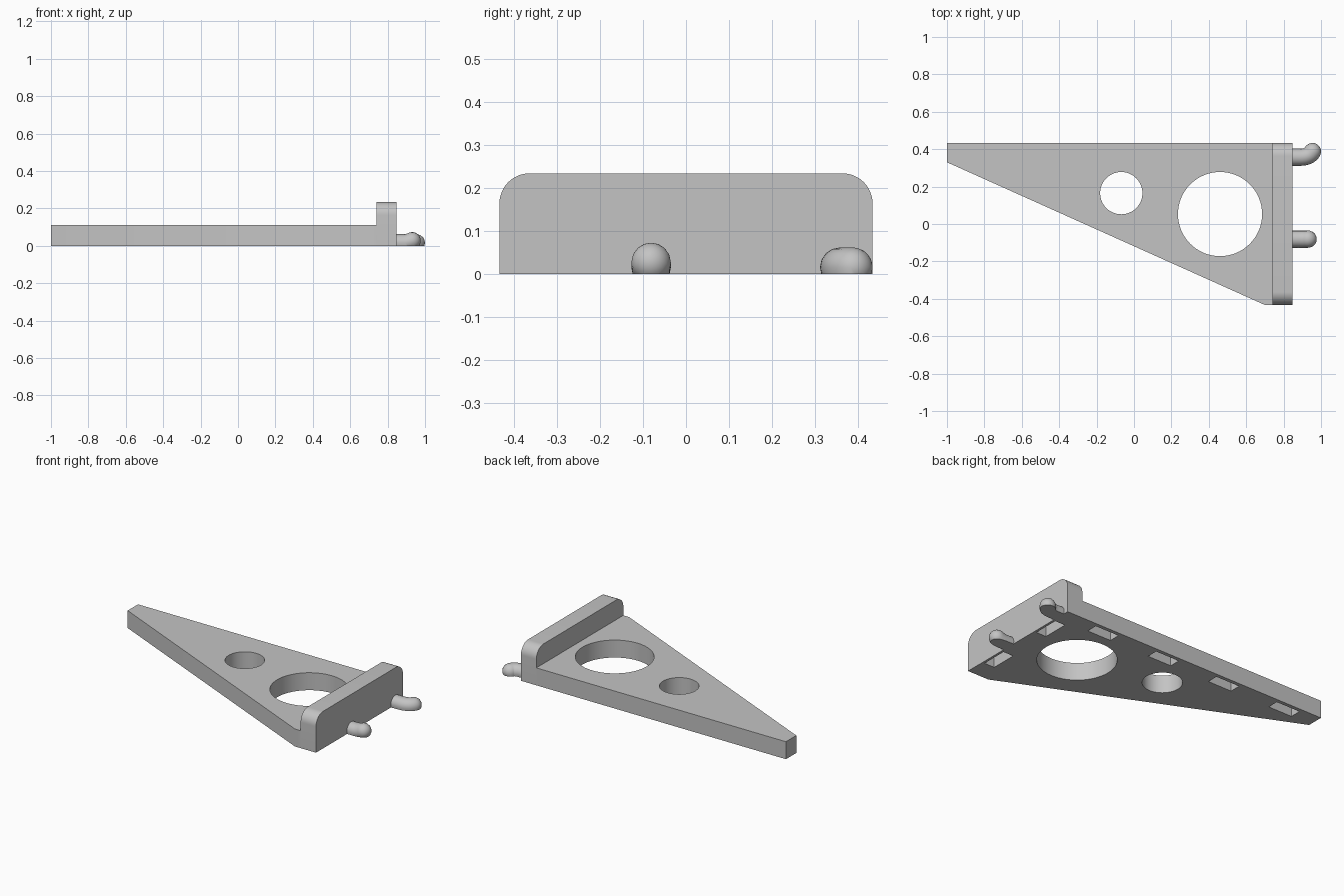
import bpy, bmesh
from math import pi, sin, cos, radians
from mathutils import Vector, Matrix

cube = bpy.data.objects.get("Cube")
if cube:
    bpy.data.objects.remove(cube, do_unlink=True)

grey = bpy.data.materials.new("plain grey")
grey.use_nodes = True
grey.diffuse_color = (0.55, 0.55, 0.55, 1)
grey.node_tree.nodes["Principled BSDF"].inputs["Base Color"].default_value = grey.diffuse_color


def add_object(name, bm):
    bmesh.ops.recalc_face_normals(bm, faces=bm.faces)
    mesh = bpy.data.meshes.new(name)
    bm.to_mesh(mesh)
    bm.free()
    obj = bpy.data.objects.new(name, mesh)
    bpy.context.collection.objects.link(obj)
    mesh.materials.append(grey)
    return obj


def smooth(obj):
    obj.data.shade_smooth()
    obj.data.set_sharp_from_angle(angle=radians(32))


def evaluated_mesh(obj):
    bpy.context.view_layer.update()
    graph = bpy.context.evaluated_depsgraph_get()
    return bpy.data.meshes.new_from_object(obj.evaluated_get(graph))


def extrude_profile(name, points, direction):
    bm = bmesh.new()
    face = bm.faces.new([bm.verts.new(p) for p in points])
    result = bmesh.ops.extrude_face_region(bm, geom=[face], use_keep_orig=True)
    moved = [v for v in result["geom"] if isinstance(v, bmesh.types.BMVert)]
    bmesh.ops.translate(bm, verts=moved, vec=direction)
    return add_object(name, bm)


def cut(obj, holes=(), pockets=()):
    """Cut round through holes and rectangular pockets in the underside."""
    bm = bmesh.new()
    for x, y, r in holes:
        bmesh.ops.create_cone(bm, cap_ends=True, segments=64, radius1=r, radius2=r,
                              depth=1, matrix=Matrix.Translation((x, y, 0)))
    for x, y, sx, sy in pockets:
        place = Matrix.Translation((x, y, 0)) @ Matrix.Diagonal((sx, sy, 0.15, 1))
        bmesh.ops.create_cube(bm, size=1, matrix=place)
    cutter = add_object("cutter", bm)
    cutter.hide_render = True
    mod = obj.modifiers.new("cut", "BOOLEAN")
    mod.operation, mod.solver, mod.object = "DIFFERENCE", "EXACT", cutter
    mesh = evaluated_mesh(obj)
    obj.modifiers.clear()
    obj.data = mesh
    bpy.data.objects.remove(cutter, do_unlink=True)


def peg(name, start, bend, control, end, r=0.046):
    """Bent round peg with a ball tip, cut flat along the ground."""
    start, bend, control, end = map(Vector, (start, bend, control, end))
    path = [(start, 1)]
    for i in range(9):
        t = i / 8
        path.append((bend * (1 - t) ** 2 + control * 2 * t * (1 - t) + end * t * t, 1))
    tip = (end - control).normalized()
    for i in range(1, 9):
        a = i / 8 * pi / 2
        path.append((end + tip * r * sin(a), max(cos(a), 0.01)))
    curve = bpy.data.curves.new(name, "CURVE")
    curve.dimensions = "3D"
    curve.bevel_depth, curve.bevel_resolution, curve.use_fill_caps = r, 6, True
    spline = curve.splines.new("POLY")
    spline.points.add(len(path) - 1)
    for point, (co, radius) in zip(spline.points, path):
        point.co = (*co, 1)
        point.radius = radius
    temp = bpy.data.objects.new("path", curve)
    bpy.context.collection.objects.link(temp)
    bm = bmesh.new()
    bm.from_mesh(evaluated_mesh(temp))
    bpy.data.objects.remove(temp, do_unlink=True)
    bmesh.ops.remove_doubles(bm, verts=bm.verts, dist=0.0001)
    geom = bm.verts[:] + bm.edges[:] + bm.faces[:]
    bmesh.ops.bisect_plane(bm, geom=geom, plane_co=(0, 0, 0), plane_no=(0, 0, 1),
                           clear_inner=True)
    bmesh.ops.holes_fill(bm, edges=[e for e in bm.edges if e.is_boundary], sides=0)
    for face in bm.faces:
        face.material_index = 0
    smooth(add_object(name, bm))


# Tapering plate with two round holes and a row of pockets underneath
outline = [(-1, 0.433), (-1, 0.33), (0.70, -0.433), (0.74, -0.433), (0.74, 0.433)]
plate = extrude_profile("tapered_plate", [(x, y, 0) for x, y in outline], (0, 0, 0.11))
cut(plate, holes=[(0.46, 0.053, 0.225), (-0.068, 0.165, 0.113)],
    pockets=[(-0.78 + 0.44 * i, 0.375, 0.165, 0.07) for i in range(4)])
smooth(plate)

# Upright end wall with rounded top corners
half, top, r = 0.433, 0.234, 0.07
profile = [(0.74, -half, 0), (0.74, half, 0)]
for side, begin in ((1, 0), (-1, pi / 2)):
    for i in range(13):
        a = begin + pi / 2 * i / 12
        profile.append((0.74, side * (half - r) + r * cos(a), top - r + r * sin(a)))
wall = extrude_profile("end_wall", profile, (0.107, 0, 0))
cut(wall, pockets=[(0.797, y, 0.07, 0.165) for y in (-0.225, 0.225)])
smooth(wall)

# Two bent pegs on the outer side of the wall
peg("upturned_peg", (0.84, -0.081, 0.016), (0.885, -0.081, 0.016),
    (0.91, -0.081, 0.017), (0.931, -0.081, 0.027))
peg("sideways_peg", (0.84, 0.357, 0.016), (0.885, 0.357, 0.016),
    (0.938, 0.357, 0.016), (0.954, 0.387, 0.016))
